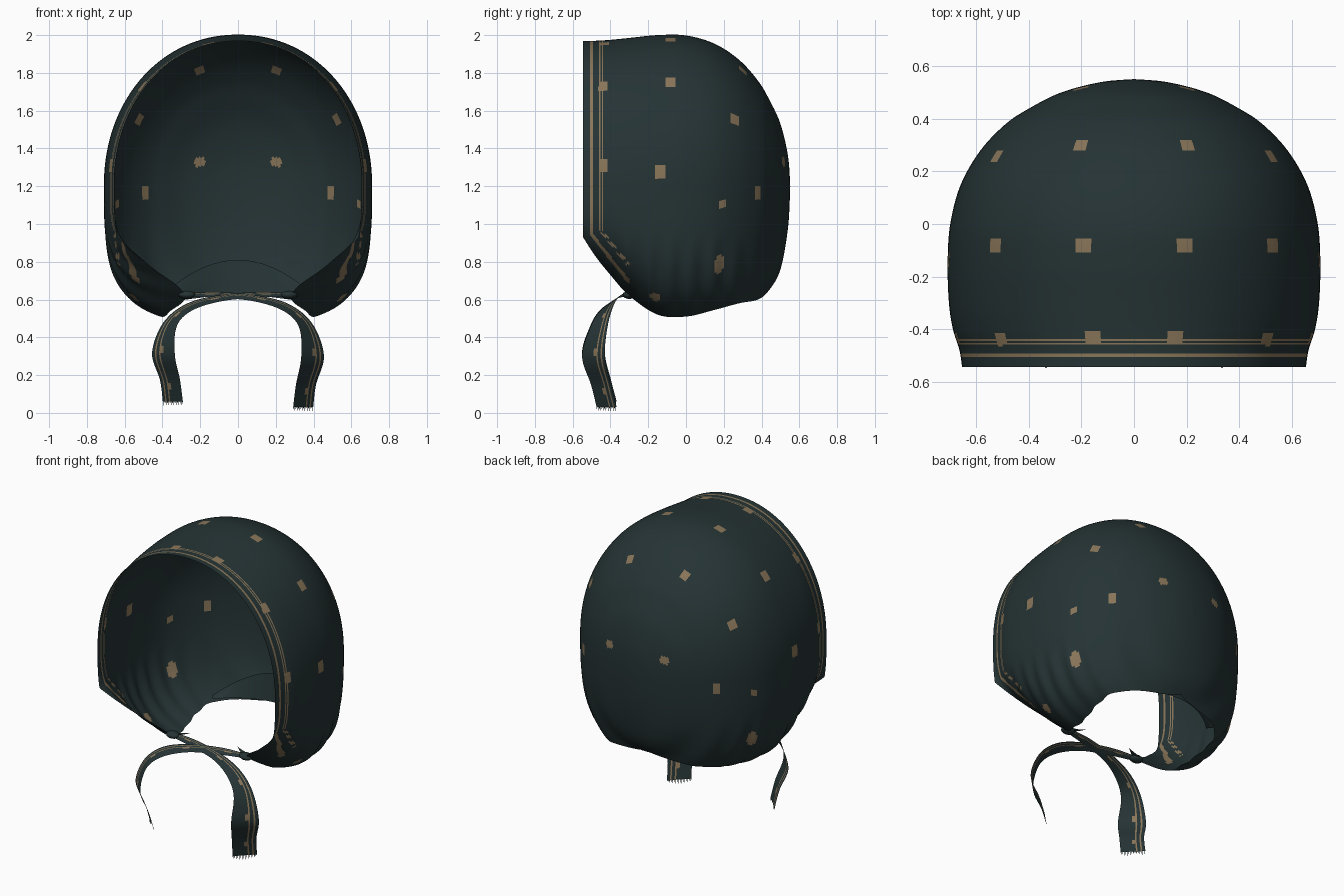
import bpy, bmesh, math
from mathutils import Vector

cube = bpy.data.objects.get("Cube")
if cube:
    bpy.data.objects.remove(cube)


def material(name, rgb):
    m = bpy.data.materials.new(name)
    m.use_nodes = True
    m.diffuse_color = (*rgb, 1)
    m.node_tree.nodes["Principled BSDF"].inputs["Base Color"].default_value = (*rgb, 1)
    return m


CLOTH = material("dark teal cloth", (0.0185, 0.033, 0.0345))
TAN = material("tan print", (0.25, 0.18, 0.10))


def grid(name, rows, rule=None):
    """Skin equal rows of points; rule(centre, row, column) marks printed faces."""
    bm = bmesh.new()
    vs = [[bm.verts.new(p) for p in row] for row in rows]
    for i in range(len(rows) - 1):
        for j in range(len(rows[0]) - 1):
            f = bm.faces.new((vs[i][j], vs[i][j + 1], vs[i + 1][j + 1], vs[i + 1][j]))
            f.smooth = True
            if rule and rule(f.calc_center_median(), i, j):
                f.material_index = 1
    bmesh.ops.remove_doubles(bm, verts=bm.verts, dist=0.0004)
    bmesh.ops.recalc_face_normals(bm, faces=bm.faces)
    me = bpy.data.meshes.new(name)
    bm.to_mesh(me)
    bm.free()
    me.materials.append(CLOTH)
    me.materials.append(TAN)
    ob = bpy.data.objects.new(name, me)
    bpy.context.collection.objects.link(ob)
    return ob


def smooth_path(pts, steps):
    """Catmull-Rom through tuples of any length."""
    pts = [Vector(p) for p in pts]
    out = []
    for i in range(len(pts) - 1):
        a, b, c, d = pts[max(i - 1, 0)], pts[i], pts[i + 1], pts[min(i + 2, len(pts) - 1)]
        for k in range(steps):
            t = k / steps
            out.append(0.5 * (2 * b + (c - a) * t + (2 * a - 5 * b + 4 * c - d) * t ** 2
                              + (3 * b - a - 3 * c + d) * t ** 3))
    return out + [pts[-1]]


# Hood: arched slices from the face opening to the back (y, top, half width, hem z, hem x)
STATIONS = [
    (-.545, 1.97, .655, .93, .64), (-.48, 1.97, .665, .83, .53), (-.40, 1.975, .69, .73, .40),
    (-.30, 1.985, .705, .62, .28), (-.15, 2.0, .71, .52, .38), (0, 1.998, .70, .51, .40),
    (.15, 1.955, .66, .545, .42), (.28, 1.87, .585, .58, .40), (.38, 1.76, .49, .60, .27),
    (.44, 1.66, .40, .65, 0), (.50, 1.53, .28, .76, 0), (.54, 1.36, .13, .98, 0),
    (.552, 1.2, 0, 1.2, 0)]
MID, HALF = 1.2, 36


def arch(station):
    y, top, w, hem_z, hem_x = station
    w = max(w, 0)
    hem_x = min(max(hem_x, 0), w * .98)
    p = .6 + .3 * min(max((y - .15) / .35, 0), 1)
    end = math.acos(min((hem_x / w) ** (1 / p), .999)) if w > 0 else 1
    side = []
    for k in range(HALF + 1):
        t = k / HALF * math.pi / 2
        side.append((w * math.sin(t) ** .96, MID + (top - MID) * max(math.cos(t), 0) ** .96))
    for k in range(1, HALF + 1):
        t = k / HALF * end
        x = w * max(math.cos(t), 0) ** p
        if k == HALF:
            x = hem_x
        z = MID - (MID - hem_z) * (math.sin(t) / math.sin(end)) ** p
        # gathered folds low on the cloth
        x *= 1 + .012 * math.sin(55 * y) * min(max((.95 - z) / .2, 0), 1)
        side.append((x, z))
    return [(-x, y, z) for x, z in reversed(side[1:])] + [(x, y, z) for x, z in side]


rows = [arch(s) for s in smooth_path(STATIONS, 11)]

# Printed dots, snapped to the cloth and mirrored
SPOTS = [
    (.2, .3, 1.82), (.2, -.085, 1.97), (.54, -.08, 1.74), (.53, .265, 1.55), (.48, -.43, 1.72),
    (.17, -.43, 1.95), (.21, .52, 1.33), (.47, .36, 1.15), (.69, -.13, 1.28), (.66, -.43, 1.3),
    (.63, .18, 1.15), (.63, .2, .78), (.55, -.16, .62)]
points = [Vector(p) for row in rows for p in row if p[0] >= 0]
spots = [min(points, key=lambda p: (p - Vector(s)).length_squared) for s in SPOTS]


def hood_print(c, i, j):
    # twin border stripes follow the face edge and bend at the cheek
    e = min(c.y + .545, (c.y + .545) * .785 + (c.z - .93) * .62)
    if c.y < -.3 and (.035 < e < .053 or .088 < e < .094 or .099 < e < .105):
        return True
    for s in spots:
        d = Vector((abs(c.x), c.y, c.z)) - s
        if s.z < 1:
            d.z *= .5
        if d.length < .029:
            return True
    return False


grid("hood", rows, hood_print)

# Nape flap turned up inside the back hem
flap = []
for i in range(7):
    v = i / 6
    flap.append([(s * (.36 + .03 * v), .42 + .03 * v - .17 * s * s, .63 + .18 * v * (1 - s * s))
                 for s in [k / 12 - 1 for k in range(25)]])
grid("nape_flap", flap)

# Chin ties: crossing ribbons (x, y, z, half width, twist from upright to hanging)
TIE = [(-.27, -.30, .625, .015, 0), (-.1, -.33, .625, .025, 0), (.1, -.37, .605, .03, .1),
       (.26, -.42, .555, .045, .4), (.36, -.46, .46, .06, .8), (.395, -.49, .3, .085, 1),
       (.36, -.45, .15, .075, 1), (.345, -.42, .03, .075, 1)]


def tie(name, side, lift):
    ribbon = []
    for x, y, z, half, twist in smooth_path(TIE, 8):
        across = Vector((0, .8, .6)).lerp(Vector((.707, .707, 0)), min(max(twist, 0), 1)).normalized()
        drop = lift * min(max((.625 - z) / .595, 0), 1)
        row = []
        for k in range(17):
            u = k / 8 - 1
            q = Vector((x, y, z + drop)) + across * half * u
            row.append((side * q.x, q.y, q.z))
        ribbon.append(row)
    n = len(ribbon)
    grid(name, ribbon, lambda c, i, j: j in (10, 13) or (j in (8, 9) and i % 11 in (5, 6)))
    # frayed ends
    bm = bmesh.new()
    for k in range(16):
        a, b = Vector(ribbon[n - 1][k]), Vector(ribbon[n - 1][k + 1])
        tip = a.lerp(b, .25) - Vector((0, 0, .03 if k % 2 == 0 else .02))
        bm.faces.new([bm.verts.new(p) for p in (a, a.lerp(b, .5), tip)])
    me = bpy.data.meshes.new(name + "_fringe")
    bm.to_mesh(me)
    bm.free()
    me.materials.append(CLOTH)
    bpy.context.collection.objects.link(bpy.data.objects.new(name + "_fringe", me))


tie("left_tie", 1, 0)
tie("right_tie", -1, .03)

# Gathered knots and their small loose tails where the ties leave the hood
for label, side in (("left", 1), ("right", -1)):
    bpy.ops.mesh.primitive_uv_sphere_add(segments=16, ring_count=8, location=(side * .27, -.3, .625))
    knot = bpy.context.object
    knot.name = label + "_knot"
    knot.scale = (.045, .035, .022)
    knot.data.materials.append(CLOTH)
    bpy.ops.object.shade_smooth()
    tail = []
    for i in range(7):
        v = i / 6
        tail.append([(side * (.27 - .1 * v), -.29 + .04 * v + u * .03 * (1 - v), .625 + .02 * v * v)
                     for u in (-1, 0, 1)])
    grid(label + "_knot_tail", tail)
